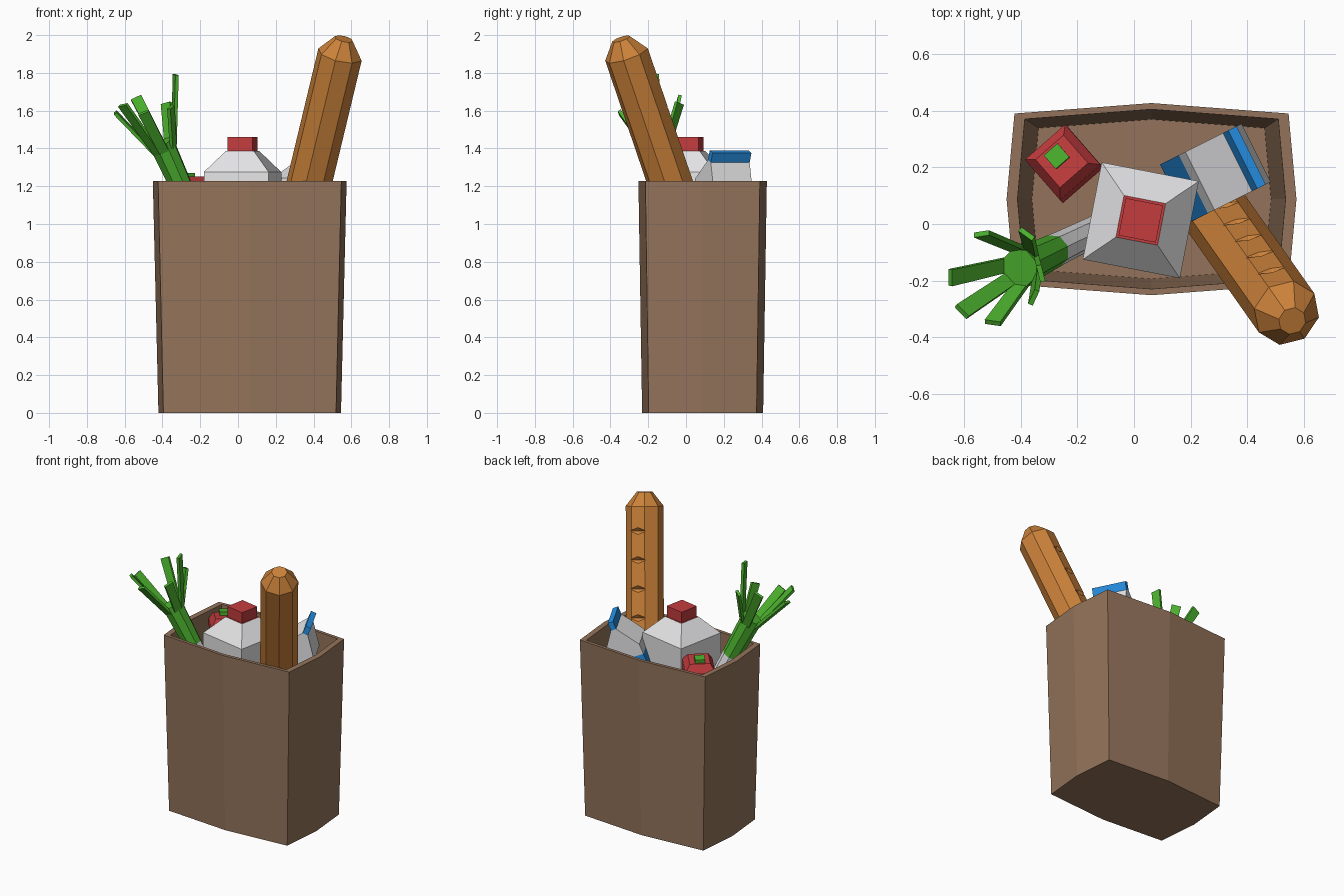
import bpy, bmesh, math
from mathutils import Vector

if "Cube" in bpy.data.objects:
    bpy.data.objects.remove(bpy.data.objects["Cube"])


def mat(name, r, g, b):
    lin = lambda c: (c / 255 / 12.92) if c < 11 else ((c / 255 + 0.055) / 1.055) ** 2.4
    m = bpy.data.materials.new(name)
    m.diffuse_color = (lin(r), lin(g), lin(b), 1)
    m.use_nodes = True
    m.node_tree.nodes["Principled BSDF"].inputs["Base Color"].default_value = m.diffuse_color
    return m


BROWN = mat("paper_brown", 148, 116, 91)
CRUST = mat("bread_crust", 204, 130, 58)
WHITE = mat("white", 232, 232, 234)
RED = mat("red", 196, 60, 62)
GREEN = mat("green", 76, 178, 46)
BLUE = mat("blue", 38, 144, 228)


def skin(name, rings, mats, seg):
    """Join rings of points into a closed solid; seg = material per band."""
    bm = bmesh.new()
    vs = [[bm.verts.new(p) for p in r] for r in rings]
    n = len(vs[0])
    for k in range(len(vs) - 1):
        for i in range(n):
            j = (i + 1) % n
            bm.faces.new((vs[k][i], vs[k][j], vs[k + 1][j], vs[k + 1][i])).material_index = seg[k]
    bm.faces.new(vs[0]).material_index = seg[0]
    bm.faces.new(vs[-1]).material_index = seg[-1]
    bmesh.ops.recalc_face_normals(bm, faces=bm.faces)
    me = bpy.data.meshes.new(name)
    bm.to_mesh(me)
    bm.free()
    for m in mats:
        me.materials.append(m)
    ob = bpy.data.objects.new(name, me)
    bpy.context.collection.objects.link(ob)
    return ob


def loft(name, origin, axis, ref, n, prof, mats, seg=None):
    """Polygon sections (distance, radius) along an axis; first corner points to ref."""
    o, a = Vector(origin), Vector(axis).normalized()
    u = Vector(ref)
    u = (u - a * u.dot(a)).normalized()
    v = a.cross(u)
    rings = []
    for d, r in prof:
        ang = [2 * math.pi * i / n for i in range(n)]
        rings.append([o + a * d + (u * math.cos(t) + v * math.sin(t)) * r for t in ang])
    return skin(name, rings, mats, seg or [0] * (len(prof) - 1))


def heading(deg):
    return Vector((math.cos(math.radians(deg)), math.sin(math.radians(deg)), 0))


# paper bag: bulged rectangle, hollow inside
outline = [(-.485, -.303), (0, -.34), (.485, -.303), (.513, 0),
           (.485, .303), (0, .34), (-.485, .303), (-.513, 0)]
bag_levels = [(.942, .942, 0), (1, 1, 1.228), (.925, .935, 1.228), (.825, .83, .04)]
skin("paper_bag", [[(.062 + x * sx, .088 + y * sy, z) for x, y in outline]
                   for sx, sy, z in bag_levels], [BROWN], [0, 0, 0])

# milk bottle with red cap
q = math.sqrt(2)
loft("milk_bottle", (.024, .013, 0), (0, 0, 1), heading(34), 4,
     [(.45, .175 * q), (1.275, .175 * q), (1.387, .075 * q), (1.387, .067 * q), (1.46, .067 * q)],
     [WHITE, RED], [0, 0, 1, 1])

# red pepper and its stem
loft("pepper", (-.253, .219, 0), (-.06, .06, 1), heading(-4), 4,
     [(.98, .07 * q), (1.02, .095 * q), (1.2, .095 * q), (1.25, .066 * q)], [RED])
bpy.data.objects["pepper"].location = (.072, -.072, 0)
loft("pepper_stem", (-.27, .236, 0), (-.06, .06, 1), heading(-4), 4,
     [(1.2, .032 * q), (1.272, .032 * q)], [GREEN])
bpy.data.objects["pepper_stem"].location = (.072, -.072, 0)

# gable-top carton leaning to the right, with blue fin and blue base
lean = math.radians(22)
along = Vector((.447, -.894, 0))
side = Vector((.894, .447, 0))
up = Vector((0, 0, math.cos(lean))) + side * math.sin(lean)
across = side * math.cos(lean) - Vector((0, 0, math.sin(lean)))
top = Vector((.40, .236, 1.383))
levels = [(-.47, .12), (-.27, .12), (-.2, .12), (-.055, .018), (0, .018)]
skin("carton", [[top + up * h + across * (w * s) + along * (.115 * e)
                 for s, e in ((-1, -1), (1, -1), (1, 1), (-1, 1))] for h, w in levels],
     [WHITE, BLUE], [1, 0, 0, 1])

# baguette: eight-sided, tapered ends
axis = Vector((.24, -.34, 1)).normalized()
tip = Vector((.56, -.343, 1.98))
face_n = Vector((-.25, 1, 0))
face_n = (face_n - axis * face_n.dot(axis)).normalized()
tang = axis.cross(face_n)
corner = face_n * math.cos(math.pi / 8) + tang * math.sin(math.pi / 8)
bread = loft("baguette", tip, axis, corner, 8,
             [(-1.4, .05), (-1.31, .12), (-.09, .12), (0, .05)], [CRUST])
# diamond slashes cut into the crust
for k in range(5):
    c = tip + axis * (-.245 - .184 * k) + face_n * .111
    bm = bmesh.new()
    mid = [bm.verts.new(c + p) for p in (tang * .06, axis * .022, tang * -.06, axis * -.022)]
    for s in (-.022, .03):
        pole = bm.verts.new(c + face_n * s)
        for i in range(4):
            bm.faces.new((mid[i], mid[(i + 1) % 4], pole))
    bmesh.ops.recalc_face_normals(bm, faces=bm.faces)
    me = bpy.data.meshes.new("slash_cutter")
    bm.to_mesh(me)
    bm.free()
    me.materials.append(CRUST)
    cut = bpy.data.objects.new("slash_cutter", me)
    bpy.context.collection.objects.link(cut)
    cut.hide_render = True
    cut.hide_set(True)
    mod = bread.modifiers.new("slash", 'BOOLEAN')
    mod.operation = 'DIFFERENCE'
    mod.solver = 'EXACT'
    mod.object = cut

# leek: white shaft turning green, then a spray of flat leaves
head = Vector((-.405, -.155, 1.43))
la = Vector((-.45, -.22, 1)).normalized()
loft("leek_stem", head, la, heading(20), 8,
     [(-.85, .05), (-.36, .058), (-.3, .06), (0, .07)], [WHITE, GREEN], [0, 0, 1])
tips = [(-.65, -.19, 1.59), (-.61, -.31, 1.63), (-.5, -.35, 1.59), (-.54, -.035, 1.67),
        (-.38, -.035, 1.64), (-.33, -.175, 1.79), (-.355, -.26, 1.62)]
for t in tips:
    t = Vector(t)
    rad = t - head
    rad = (rad - la * rad.dot(la)).normalized()
    base = head + rad * .056 - la * .04
    d = (t - base).normalized()
    w = la.cross(rad)
    n = d.cross(w).normalized()
    skin("leek_leaf", [[p + w * (a * hw) + n * (b * .009)
                        for a, b in ((-1, -1), (1, -1), (1, 1), (-1, 1))]
                       for p, hw in ((base, .026), (t, .03))], [GREEN], [0])
